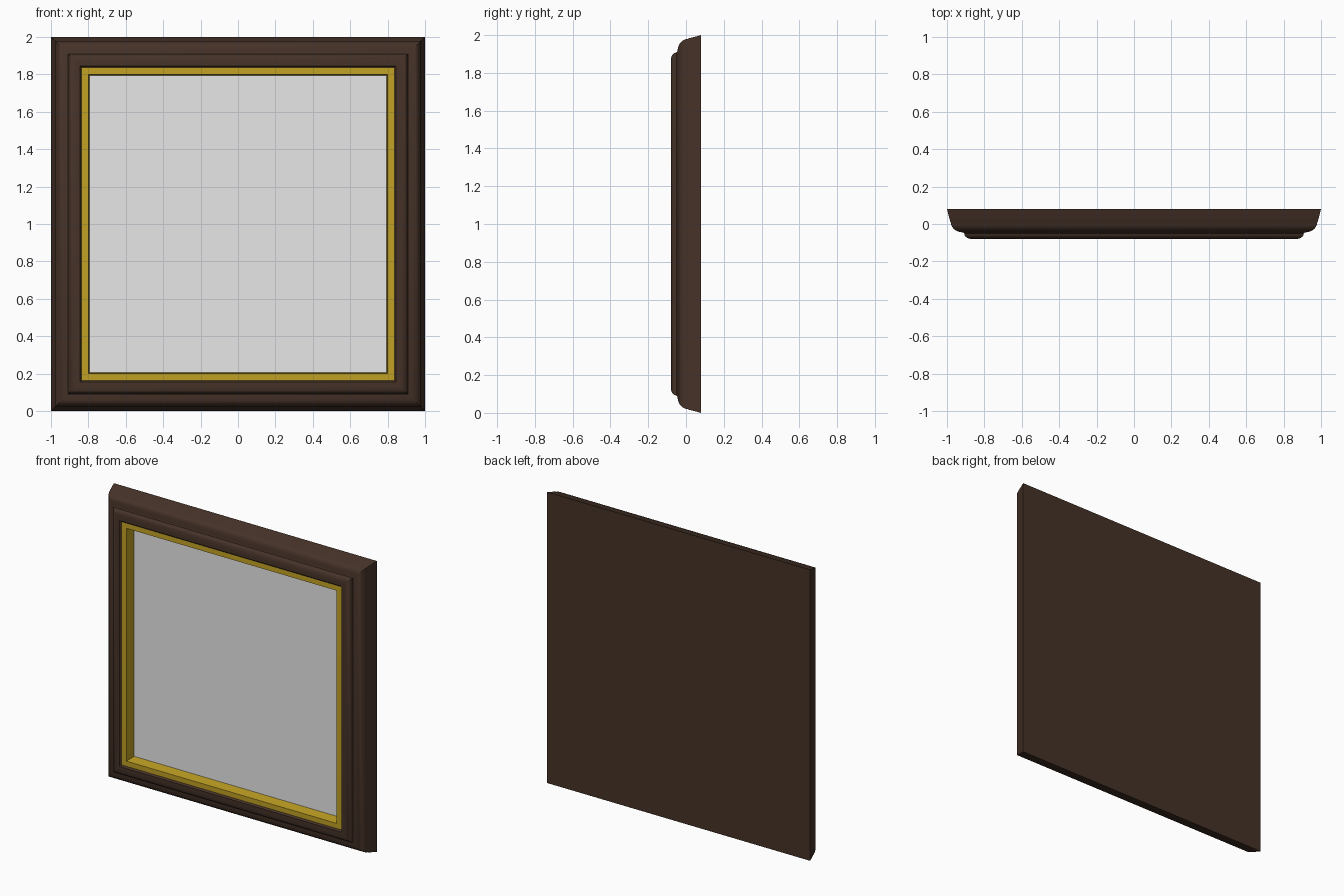
import bpy, bmesh, math

if "Cube" in bpy.data.objects:
    bpy.data.objects.remove(bpy.data.objects["Cube"])


def material(name, rgb):
    m = bpy.data.materials.new(name)
    m.diffuse_color = (*rgb, 1)
    m.use_nodes = True
    m.node_tree.nodes["Principled BSDF"].inputs["Base Color"].default_value = m.diffuse_color
    return m


wood = material("dark_brown_wood", (0.06, 0.032, 0.021))
gold = material("antique_gold", (0.54, 0.36, 0.018))
glass = material("pale_grey_glass", (0.8, 0.8, 0.8))


def square_sweep(name, profile, mat, cap_first=False, cap_last=False):
    """Mitred square moulding: profile is (half width, y), outside to inside."""
    bm = bmesh.new()
    loops = []
    for h, y in profile:
        loops.append([bm.verts.new((sx * h, y, 1 + sz * h))
                      for sx, sz in ((-1, -1), (1, -1), (1, 1), (-1, 1))])
    for a, b in zip(loops, loops[1:]):
        for i in range(4):
            j = (i + 1) % 4
            bm.faces.new((a[i], a[j], b[j], b[i]))
    if cap_first:
        bm.faces.new(loops[0][::-1])
    if cap_last:
        bm.faces.new(loops[-1])
    me = bpy.data.meshes.new(name)
    bm.to_mesh(me)
    bm.free()
    me.materials.append(mat)
    ob = bpy.data.objects.new(name, me)
    bpy.context.collection.objects.link(ob)
    bpy.ops.object.select_all(action='DESELECT')
    ob.select_set(True)
    bpy.context.view_layer.objects.active = ob
    bpy.ops.object.shade_smooth_by_angle(angle=math.radians(30))
    return ob


def arc(h0, y0, h1, y1, n):
    """Quarter ellipse starting along -y and ending along the face."""
    return [(h1 + (h0 - h1) * math.cos(t), y0 + (y1 - y0) * math.sin(t))
            for t in (math.pi / 2 * k / n for k in range(n + 1))]


# Wooden frame with closed back, tapered side and two rounded steps
frame_profile = [(1.0, 0.08), (0.983, 0.015)]
frame_profile += arc(0.98, 0.01, 0.915, -0.045, 6)
frame_profile += arc(0.908, -0.05, 0.868, -0.08, 5)
frame_profile += [(0.845, -0.08), (0.835, -0.068)]
square_sweep("wooden_frame", frame_profile, wood, cap_first=True)

# Gold liner: flat lip and deep inner wall
square_sweep("gold_liner", [(0.836, -0.069), (0.80, -0.07), (0.793, 0.005)], gold)

# Glass pane
square_sweep("glass_pane", [(0.795, 0.004)], glass, cap_last=True)
